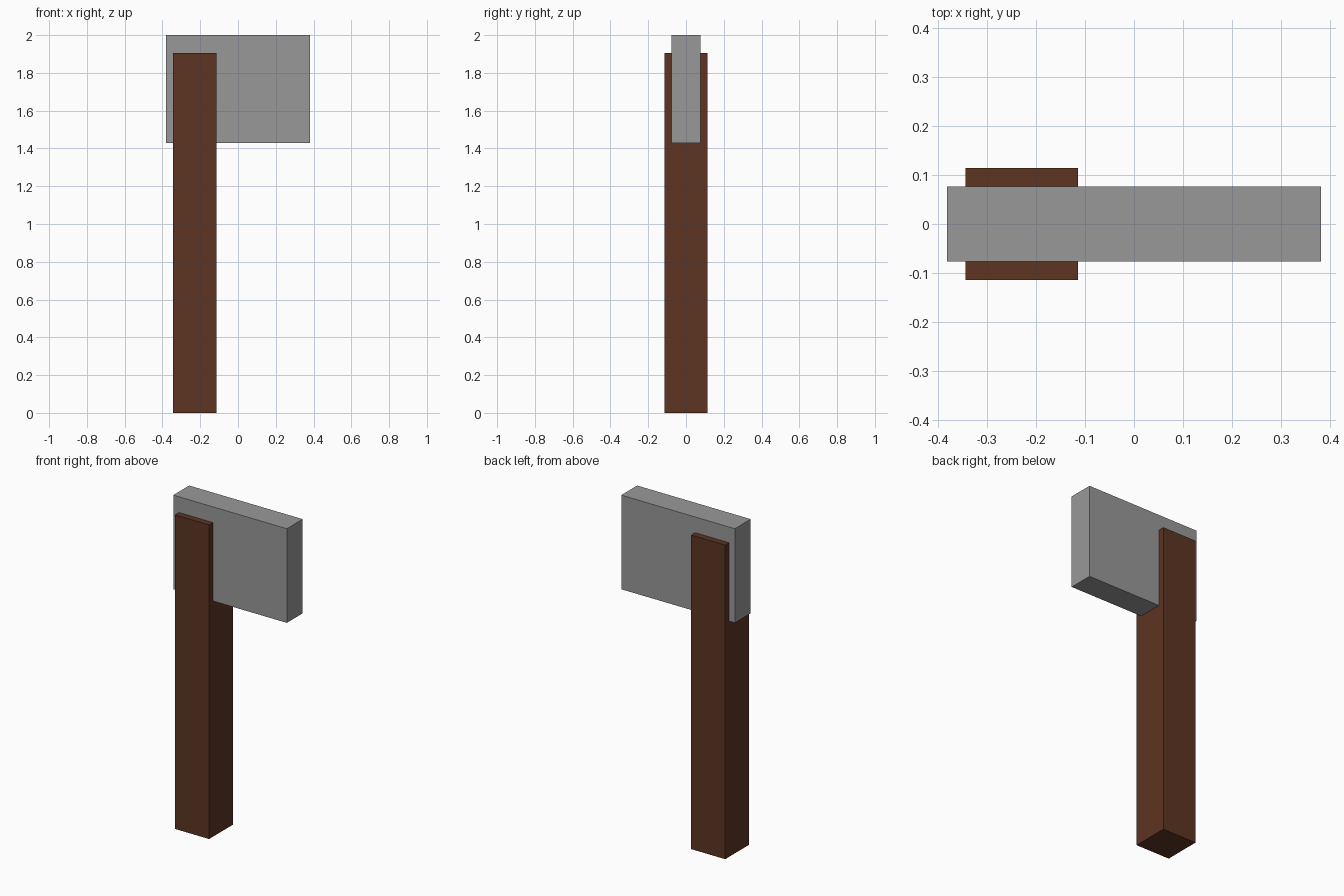
import bpy

if "Cube" in bpy.data.objects:
    bpy.data.objects.remove(bpy.data.objects["Cube"])


def material(name, color):
    mat = bpy.data.materials.new(name)
    mat.diffuse_color = (*color, 1.0)
    mat.use_nodes = True
    mat.node_tree.nodes["Principled BSDF"].inputs["Base Color"].default_value = mat.diffuse_color
    return mat


def box(name, low, high, mat):
    """Flat-faced block spanning two opposite corners."""
    center = [(a + b) / 2 for a, b in zip(low, high)]
    size = [b - a for a, b in zip(low, high)]
    bpy.ops.mesh.primitive_cube_add(size=1, location=center)
    obj = bpy.context.object
    obj.name = name
    obj.scale = size
    bpy.ops.object.transform_apply(location=False, rotation=False, scale=True)
    obj.data.materials.append(mat)
    return obj


wood = material("dark_brown_wood", (0.110, 0.035, 0.017))
stone = material("grey_stone", (0.318, 0.318, 0.318))

# Square wooden handle
box("handle", (-0.343, -0.114, 0.0), (-0.114, 0.114, 1.905), wood)

# Broad slab head running through the top of the handle
box("head", (-0.381, -0.076, 1.429), (0.381, 0.076, 2.0), stone)
